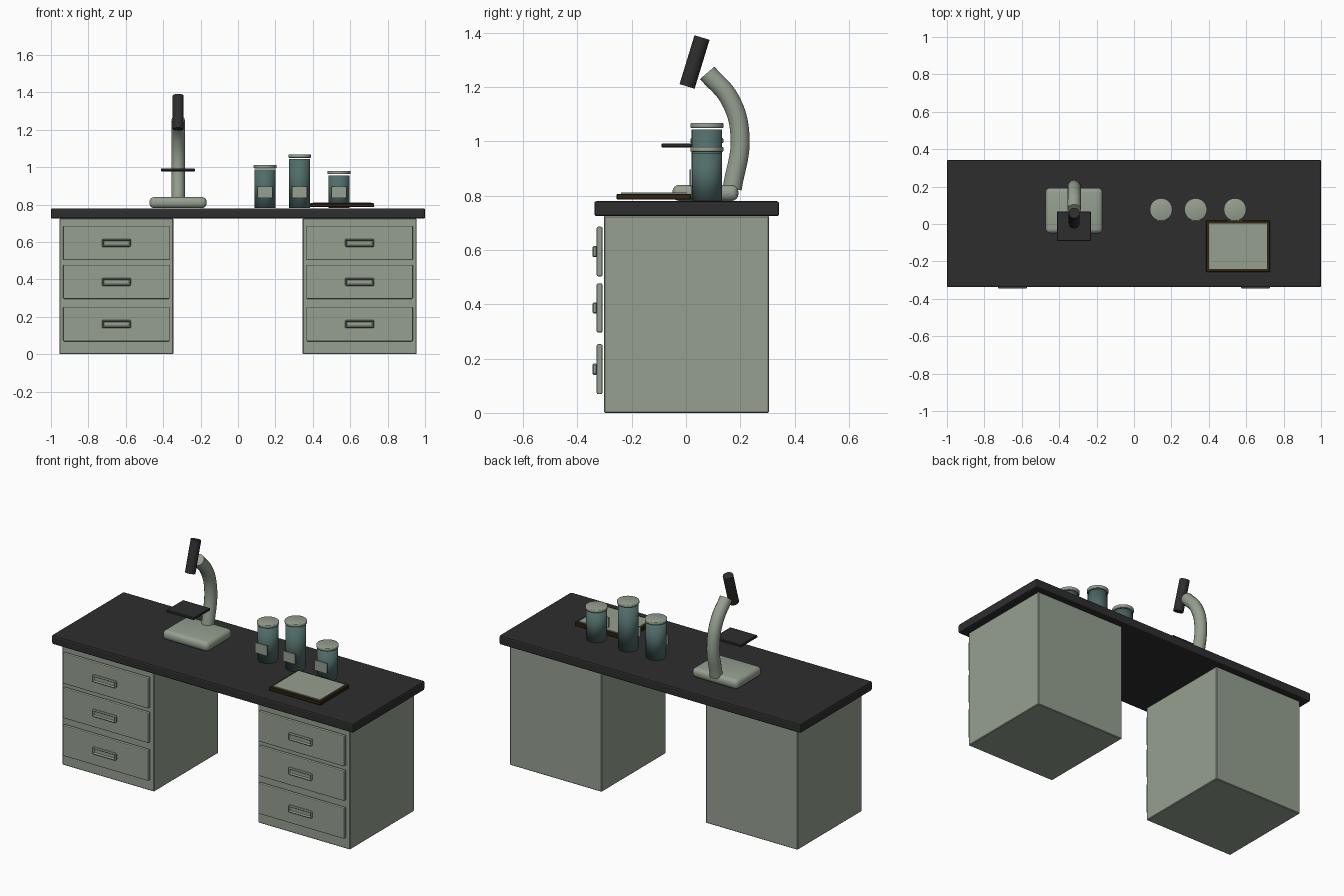
import bpy
import bmesh
from mathutils import Vector

cube = bpy.data.objects.get("Cube")
if cube:
    bpy.data.objects.remove(cube, do_unlink=True)


def material(name, rgb):
    m = bpy.data.materials.new(name)
    m.use_nodes = True
    m.diffuse_color = (*rgb, 1)
    m.node_tree.nodes["Principled BSDF"].inputs["Base Color"].default_value = (*rgb, 1)
    return m


SAGE = material("sage green", (0.30, 0.35, 0.28))
BLACK = material("charcoal", (0.027, 0.027, 0.027))
TEAL = material("dark teal", (0.08, 0.15, 0.14))
BROWN = material("dark brown", (0.03, 0.018, 0.005))


def finish(bm, name, mat):
    bmesh.ops.recalc_face_normals(bm, faces=bm.faces)
    mesh = bpy.data.meshes.new(name)
    bm.to_mesh(mesh)
    bm.free()
    mesh.materials.append(mat)
    obj = bpy.data.objects.new(name, mesh)
    bpy.context.collection.objects.link(obj)
    return obj


def smooth(obj, angle=None):
    bpy.ops.object.select_all(action="DESELECT")
    obj.select_set(True)
    bpy.context.view_layer.objects.active = obj
    if angle:
        bpy.ops.object.shade_smooth_by_angle(angle=angle)
    else:
        bpy.ops.object.shade_smooth()


def box_mesh(lo, hi):
    lo, hi = Vector(lo), Vector(hi)
    bm = bmesh.new()
    bmesh.ops.create_cube(bm, size=1)
    for v in bm.verts:
        v.co = (lo + hi) / 2 + v.co * (hi - lo)
    return bm


def box(name, lo, hi, mat, bevel=0.0, segments=2):
    bm = box_mesh(lo, hi)
    if bevel:
        bmesh.ops.bevel(bm, geom=bm.edges[:], offset=bevel, segments=segments,
                        profile=0.5, affect="EDGES")
    return finish(bm, name, mat)


def cylinder(name, start, end, radius, mat, bevel=0.0):
    start, end = Vector(start), Vector(end)
    axis = end - start
    bm = bmesh.new()
    bmesh.ops.create_cone(bm, cap_ends=True, segments=32, radius1=radius,
                          radius2=radius, depth=axis.length)
    if bevel:
        rims = [e for e in bm.edges if abs(e.verts[0].co.z - e.verts[1].co.z) < 1e-5]
        bmesh.ops.bevel(bm, geom=rims, offset=bevel, segments=2, profile=0.5, affect="EDGES")
    bm.transform(axis.to_track_quat("Z", "Y").to_matrix().to_4x4())
    bmesh.ops.translate(bm, verts=bm.verts, vec=(start + end) / 2)
    return finish(bm, name, mat)


def handle(name, x, z):
    # raised pull with a recessed front
    bm = box_mesh((x - 0.078, -0.345, z - 0.021), (x + 0.078, -0.327, z + 0.021))
    bmesh.ops.bevel(bm, geom=bm.edges[:], offset=0.005, segments=1, affect="EDGES")
    front = min(bm.faces, key=lambda f: f.calc_center_median().y)
    bmesh.ops.inset_individual(bm, faces=[front], thickness=0.008)
    bmesh.ops.translate(bm, verts=front.verts, vec=(0, 0.008, 0))
    return finish(bm, name, SAGE)


# Desk
box("desktop", (-1, -0.338, 0.725), (1, 0.343, 0.78), BLACK, 0.008)
drawers = {"top": (0.503, 0.686), "middle": (0.296, 0.477), "bottom": (0.069, 0.253)}
for side, x in (("right", -0.65), ("left", 0.65)):
    box(side + "_pedestal", (x - 0.305, -0.302, 0), (x + 0.305, 0.306, 0.726), SAGE, 0.004, 1)
    for level, (low, high) in drawers.items():
        label = side + "_" + level + "_drawer"
        box(label, (x - 0.285, -0.329, low), (x + 0.285, -0.308, high), SAGE, 0.005)
        handle(label + "_handle", x, (low + high) / 2)

# Instrument with a curved arm
base = box("instrument_base", (-0.473, -0.05, 0.781), (-0.168, 0.193, 0.84), SAGE, 0.025, 4)
smooth(base, 0.6)
box("instrument_stage", (-0.412, -0.09, 0.978), (-0.23, 0.067, 0.993), BLACK, 0.003, 1)
head = cylinder("instrument_eyepiece", (-0.32, 0.004, 1.203), (-0.32, 0.059, 1.383), 0.029, BLACK)
smooth(head, 0.6)

curve = bpy.data.curves.new("arm_path", "CURVE")
curve.dimensions = "3D"
curve.bevel_depth = 0.036
curve.bevel_resolution = 5
curve.resolution_u = 8
curve.use_fill_caps = True
path = curve.splines.new("BEZIER")
points = [(0.17, 0.825), (0.199, 1.02), (0.162, 1.155), (0.078, 1.253)]
path.bezier_points.add(len(points) - 1)
for p, (y, z) in zip(path.bezier_points, points):
    p.co = (-0.32, y, z)
    p.handle_left_type = p.handle_right_type = "AUTO"
curve.materials.append(SAGE)
arm = bpy.data.objects.new("instrument_arm", curve)
bpy.context.collection.objects.link(arm)
bpy.ops.object.select_all(action="DESELECT")
arm.select_set(True)
bpy.context.view_layer.objects.active = arm
bpy.ops.object.convert(target="MESH")
smooth(bpy.context.view_layer.objects.active, 0.8)

# Specimen jars
jars = {"short": (0.54, 0.98), "medium": (0.145, 1.012), "tall": (0.33, 1.068)}
for size, (x, top) in jars.items():
    jar = cylinder(size + "_jar", (x, 0.077, 0.782), (x, 0.077, top - 0.024), 0.056, TEAL)
    lid = cylinder(size + "_jar_lid", (x, 0.077, top - 0.018), (x, 0.077, top), 0.061, SAGE, 0.004)
    smooth(jar)
    smooth(lid)
    box(size + "_jar_label", (x - 0.04, 0.013, 0.835), (x + 0.04, 0.019, 0.896), SAGE)

# Notepad
box("notepad_board", (0.384, -0.256, 0.786), (0.727, 0.018, 0.807), BROWN, 0.003, 1)
box("notepad_paper", (0.4, -0.24, 0.806), (0.712, 0.002, 0.812), SAGE)
